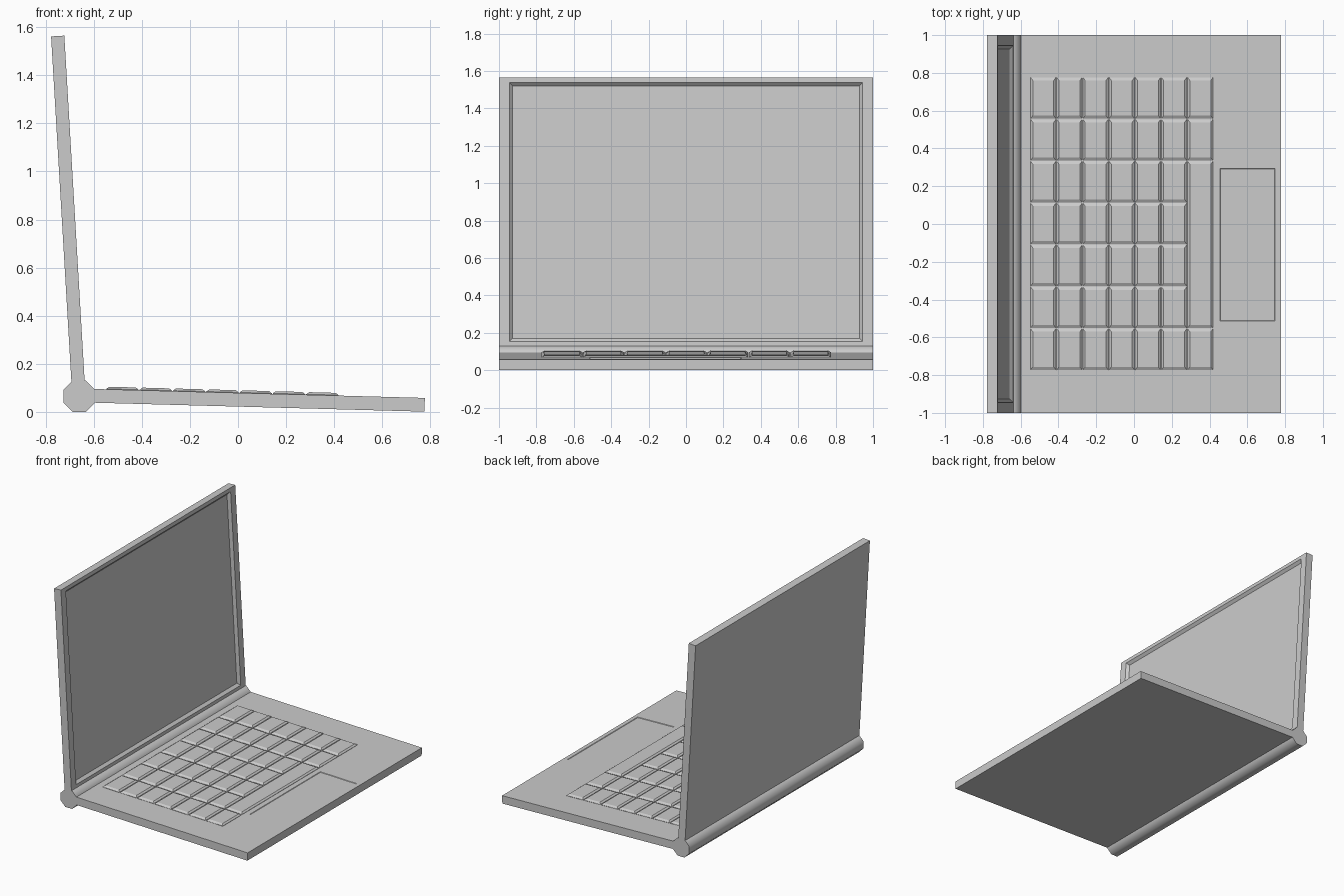
import bpy, bmesh, math
from mathutils import Vector, Matrix

if "Cube" in bpy.data.objects:
    bpy.data.objects.remove(bpy.data.objects["Cube"])


def frame(origin, u):
    """Local frame: u along the panel, v along world y, w out of its working face."""
    u = Vector(u).normalized()
    v = Vector((0, 1, 0))
    m = Matrix((u, v, u.cross(v))).transposed().to_4x4()
    m.translation = origin
    return m


def finish(name, bm, matrix, angle):
    bmesh.ops.recalc_face_normals(bm, faces=bm.faces[:])
    mesh = bpy.data.meshes.new(name)
    bm.to_mesh(mesh)
    bm.free()
    ob = bpy.data.objects.new(name, mesh)
    ob.matrix_world = matrix
    bpy.context.collection.objects.link(ob)
    bpy.ops.object.select_all(action='DESELECT')
    ob.select_set(True)
    bpy.context.view_layer.objects.active = ob
    bpy.ops.object.shade_smooth_by_angle(angle=math.radians(angle))
    return ob


def ring(bm, u0, u1, v0, v1, w):
    return [bm.verts.new(p) for p in ((u0, v0, w), (u1, v0, w), (u1, v1, w), (u0, v1, w))]


def loft(bm, rings):
    """Bridge successive rings and cap both ends."""
    for a, b in zip(rings, rings[1:]):
        for i in range(4):
            j = (i + 1) % 4
            bm.faces.new((a[i], a[j], b[j], b[i]))
    bm.faces.new(rings[0])
    bm.faces.new(rings[-1])


def panel(name, matrix, u0, u1, thick, hole, slope, depth):
    """Slab with a sloped-edge recess in its working face."""
    bm = bmesh.new()
    a, b, c, d = hole
    loft(bm, [ring(bm, u0, u1, -1, 1, -thick),
              ring(bm, u0, u1, -1, 1, 0),
              ring(bm, a - slope, b + slope, c - slope, d + slope, 0),
              ring(bm, a, b, c, d, -depth)])
    return finish(name, bm, matrix, 20)


# Keyboard base, sloping gently to the front edge, with the shallow touchpad
slope = math.radians(1.55)
base = frame((0, 0, 0.058 + 0.777 * math.tan(slope)), (math.cos(slope), 0, -math.sin(slope)))
panel("keyboard_base", base, -0.65, 0.7775, 0.057, (0.458, 0.745, -0.51, 0.292), 0.003, 0.003)

# Screen lid, leaning back, with the recessed display
lid = frame((-0.7225, 0, 1.565), (0.085, 0, -1.445))
panel("screen_lid", lid, 0, 1.49, 0.055, (0.045, 1.396, -0.927, 0.927), 0.018, 0.018)

# Octagonal hinge barrel
bm = bmesh.new()
bmesh.ops.create_cone(bm, cap_ends=True, segments=8, radius1=0.0705, radius2=0.0705, depth=2,
                      matrix=Matrix.Rotation(math.pi / 2, 4, 'X') @ Matrix.Rotation(math.pi / 8, 4, 'Z'))
finish("hinge", bm, Matrix.Translation((-0.66, 0, 0.0652)), 50)

# Keys: tapered caps on a 7 x 7 grid, with a four-unit space bar in the last column
PU, PV, GAP = 0.1386, 0.2217, 0.002


def key(name, u0, u1, v0, v1):
    bm = bmesh.new()
    u0, u1, v0, v1 = u0 + GAP, u1 - GAP, v0 + GAP, v1 - GAP
    loft(bm, [ring(bm, u0, u1, v0, v1, -0.004),
              ring(bm, u0, u1, v0, v1, 0.002),
              ring(bm, u0 + 0.012, u1 - 0.012, v0 + 0.016, v1 - 0.016, 0.011)])
    finish(name, bm, base, 20)


for i in range(7):
    for j in range(7):
        if i == 6 and 1 <= j <= 4:
            continue
        u, v = -0.55 + i * PU, -0.774 + j * PV
        key(f"key_{i}_{j}", u, u + PU, v, v + PV)
key("space_bar", -0.55 + 6 * PU, -0.55 + 7 * PU, -0.774 + PV, -0.774 + 5 * PV)
